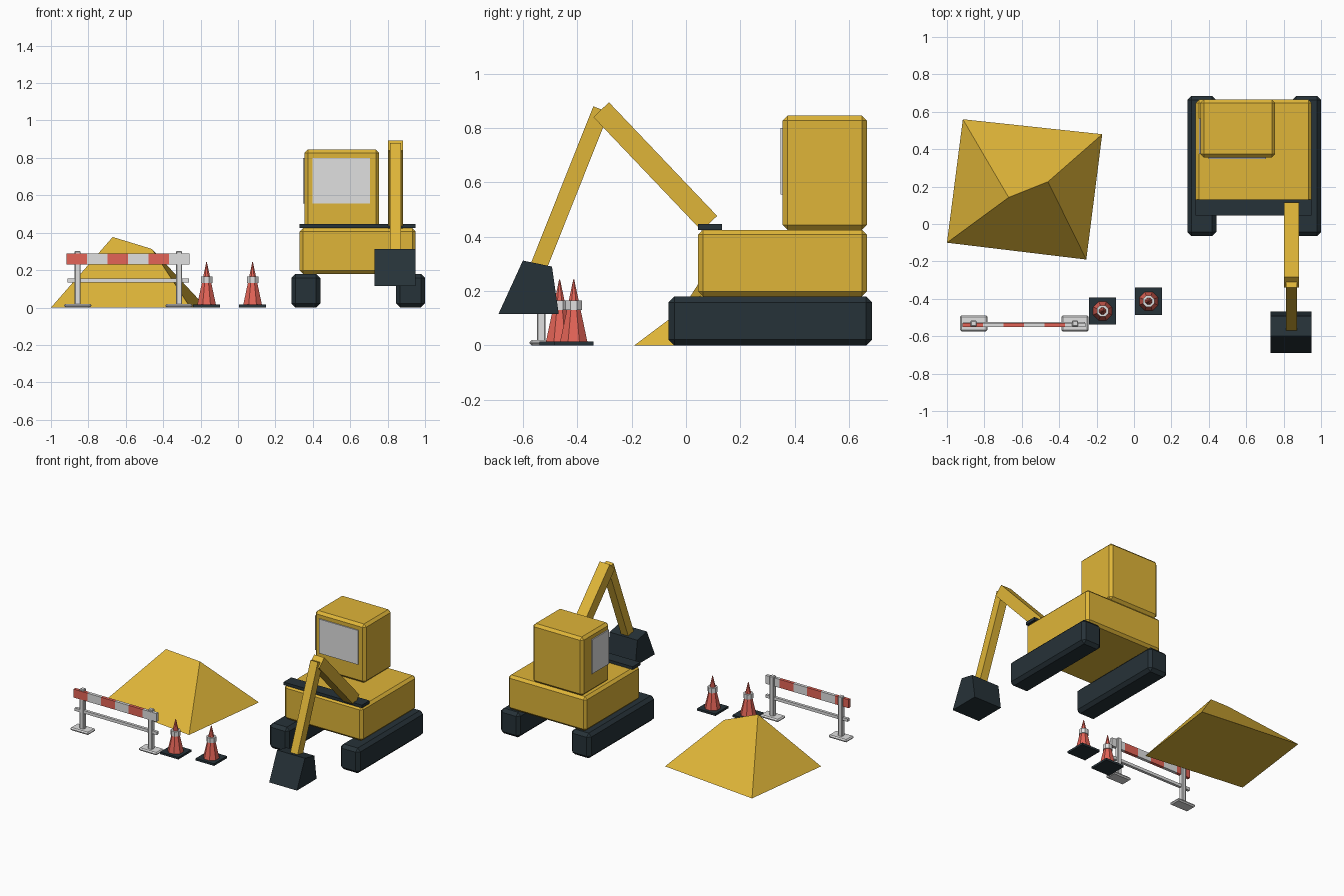
import bpy, bmesh, math
from mathutils import Matrix, Vector

if "Cube" in bpy.data.objects:
    bpy.data.objects.remove(bpy.data.objects["Cube"])


def material(name, rgb):
    linear = [((c / 255 + 0.055) / 1.055) ** 2.4 for c in rgb] + [1]
    m = bpy.data.materials.new(name)
    m.use_nodes = True
    m.diffuse_color = linear
    m.node_tree.nodes["Principled BSDF"].inputs["Base Color"].default_value = linear
    return m


yellow = material("yellow", (223, 181, 56))
charcoal = material("charcoal", (38, 50, 56))
pale_grey = material("pale grey", (224, 224, 224))
red = material("red", (228, 100, 87))


def finish(name, bm, mats, bevel=0):
    bmesh.ops.recalc_face_normals(bm, faces=bm.faces)
    mesh = bpy.data.meshes.new(name)
    bm.to_mesh(mesh)
    bm.free()
    for m in mats:
        mesh.materials.append(m)
    ob = bpy.data.objects.new(name, mesh)
    bpy.context.collection.objects.link(ob)
    if bevel:
        mod = ob.modifiers.new("chamfer", "BEVEL")
        mod.width = bevel
        mod.segments = 1
    return ob


def box_mesh(x, y, z):
    """Box from (low, high) pairs."""
    bm = bmesh.new()
    lo, hi = map(Vector, zip(x, y, z))
    bmesh.ops.create_cube(bm, size=1, matrix=Matrix.Translation((lo + hi) / 2)
                          @ Matrix.Diagonal((*(hi - lo), 1)))
    return bm


def box(name, mat, x, y, z, bevel=0):
    return finish(name, box_mesh(x, y, z), [mat], bevel)


def side_prism(name, mat, x, profile):
    """Extrude a (y, z) outline along x."""
    bm = bmesh.new()
    face = bm.faces.new([bm.verts.new((x[0], y, z)) for y, z in profile])
    out = bmesh.ops.extrude_face_region(bm, geom=[face])["geom"]
    bmesh.ops.translate(bm, vec=(x[1] - x[0], 0, 0),
                        verts=[v for v in out if isinstance(v, bmesh.types.BMVert)])
    return finish(name, bm, [mat])


def arm(name, x, start, end, thick):
    """Straight beam between two (y, z) points."""
    a, b = Vector(start), Vector(end)
    n = (b - a).normalized().orthogonal() * thick / 2
    return side_prism(name, yellow, x, [a + n, b + n, b - n, a - n])


# Excavator tracks, body and cab
for side, x in (("right", (0.285, 0.44)), ("left", (0.845, 1.0))):
    box(side + "_track", charcoal, x, (-0.065, 0.685), (0, 0.18), 0.022)
box("body", yellow, (0.33, 0.95), (0.045, 0.665), (0.18, 0.425), 0.018)
box("cab", yellow, (0.355, 0.755), (0.355, 0.665), (0.425, 0.845), 0.018)
box("front_window", pale_grey, (0.397, 0.707), (0.347, 0.356), (0.555, 0.8))
box("side_window", pale_grey, (0.347, 0.356), (0.375, 0.565), (0.555, 0.8))
box("arm_mount", charcoal, (0.33, 0.95), (0.045, 0.132), (0.425, 0.446))

# Digging arm
arm("boom", (0.802, 0.882), (-0.312, 0.867), (0.086, 0.449), 0.079)
arm("stick", (0.813, 0.871), (-0.312, 0.868), (-0.55, 0.27), 0.062)
side_prism("bucket", charcoal, (0.73, 0.95),
           [(-0.6, 0.312), (-0.493, 0.29), (-0.468, 0.115), (-0.69, 0.115)])

# Sand heap with a sloping ridge
bm = bmesh.new()
a, b, c, d = [bm.verts.new(p) for p in
              ((-1, -0.1, 0), (-0.255, -0.19, 0), (-0.17, 0.48, 0), (-0.915, 0.56, 0))]
peak, low_peak = bm.verts.new((-0.67, 0.142, 0.377)), bm.verts.new((-0.46, 0.226, 0.313))
for f in ((a, d, c, b), (a, b, low_peak, peak), (b, c, low_peak),
          (c, d, peak, low_peak), (d, a, peak)):
    bm.faces.new(f)
finish("sand_heap", bm, [yellow])


# Traffic cones
def tapered(name, mat, x, y, z, r1, r2):
    bm = bmesh.new()
    spin = Matrix.Rotation(math.pi / 8, 4, "Z")
    bmesh.ops.create_cone(bm, cap_ends=True, segments=8, radius1=r1, radius2=r2,
                          depth=z[1] - z[0],
                          matrix=Matrix.Translation((x, y, sum(z) / 2)) @ spin)
    finish(name, bm, [mat])


for side, x, y in (("right", -0.168, -0.465), ("left", 0.078, -0.413)):
    box(side + "_cone_base", charcoal, (x - 0.073, x + 0.073), (y - 0.073, y + 0.073), (0, 0.015))
    tapered(side + "_cone", red, x, y, (0.015, 0.242), 0.054, 0.002)
    tapered(side + "_cone_band", pale_grey, x, y, (0.13, 0.165), 0.033, 0.033)

# Barrier stands and rail
for side, x in (("right", -0.857), ("left", -0.315)):
    box(side + "_barrier_foot", pale_grey, (x - 0.073, x + 0.073), (-0.575, -0.488), (0, 0.02), 0.008)
    box(side + "_barrier_post", pale_grey, (x - 0.016, x + 0.016), (-0.548, -0.516), (0.01, 0.302), 0.004)
box("barrier_rail", pale_grey, (-0.912, -0.262), (-0.545, -0.525), (0.133, 0.154))

# Striped barrier board, cut into six equal stripes
left, right, stripes = -0.917, -0.26, 6
step = (right - left) / stripes
bm = box_mesh((left, right), (-0.552, -0.53), (0.23, 0.29))
for i in range(1, stripes):
    bmesh.ops.bisect_plane(bm, geom=bm.verts[:] + bm.edges[:] + bm.faces[:],
                           plane_co=(left + i * step, 0, 0), plane_no=(1, 0, 0))
for f in bm.faces:
    stripe = int((f.calc_center_median().x - left) / step)
    f.material_index = min(stripe, stripes - 1) % 2
finish("barrier_board", bm, [red, pale_grey])
